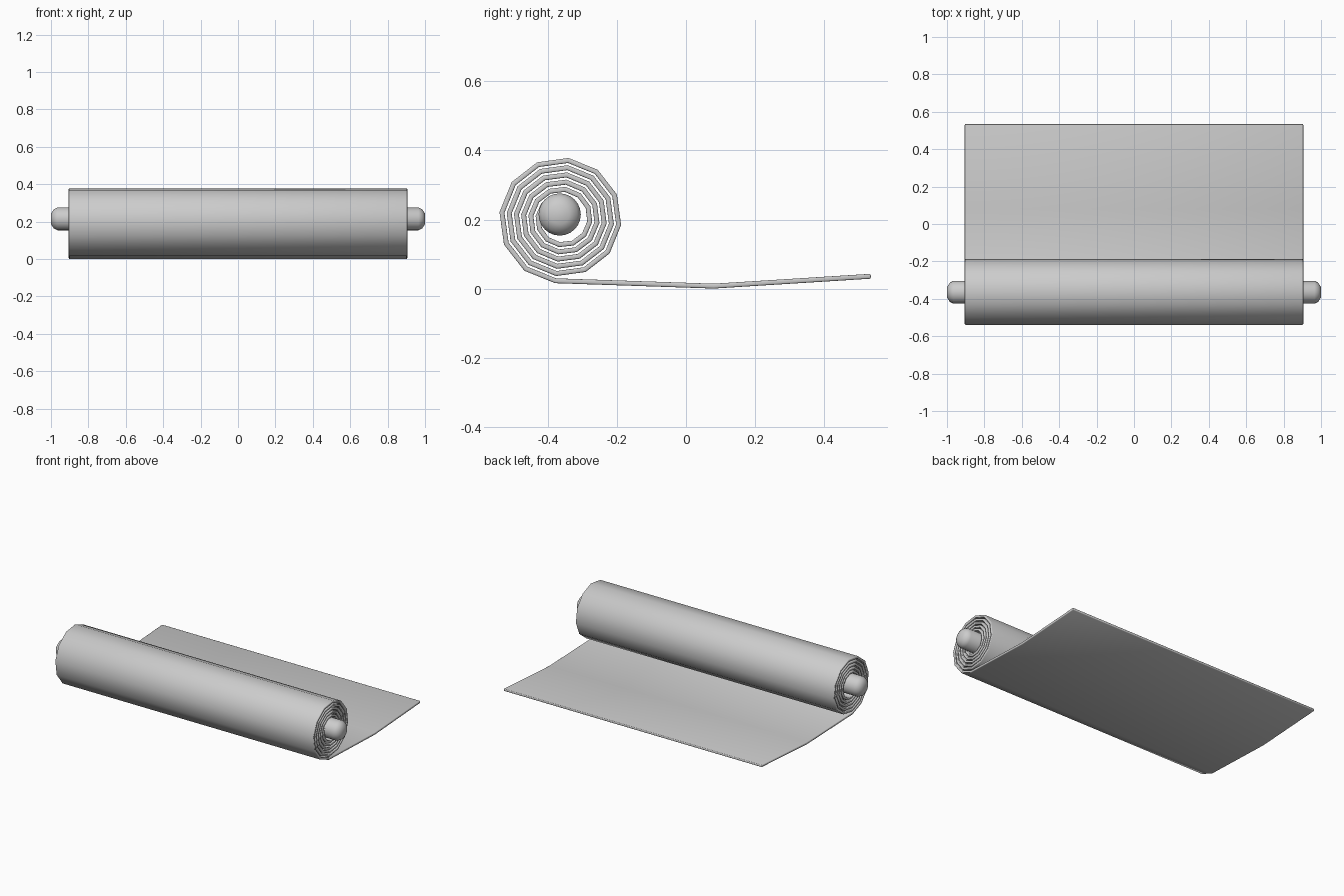
import bpy, bmesh
from math import sin, cos, pi, radians

if "Cube" in bpy.data.objects:
    bpy.data.objects.remove(bpy.data.objects["Cube"])

HALF_W = 0.905          # half width of the sheet
CY, CZ = -0.358, 0.202  # spiral centre
R_OUT, PITCH, TURNS = 0.180, 0.021, 5.5


def add_object(name, bm, angle):
    bmesh.ops.recalc_face_normals(bm, faces=bm.faces)
    me = bpy.data.meshes.new(name)
    bm.to_mesh(me)
    bm.free()
    ob = bpy.data.objects.new(name, me)
    bpy.context.collection.objects.link(ob)
    bpy.ops.object.select_all(action='DESELECT')
    ob.select_set(True)
    bpy.context.view_layer.objects.active = ob
    bpy.ops.object.shade_smooth_by_angle(angle=radians(angle))
    return ob


# Rolled sheet: 12-sided spiral running out into a flat tail
path = [(0.534, 0.036), (0.08, 0.0075)]
for i in range(int(TURNS * 12) + 1):
    a = radians(264 - 30 * i)
    r = R_OUT - PITCH * i / 12
    path.append((CY + r * cos(a), CZ + r * sin(a)))
bm = bmesh.new()
rows = [[bm.verts.new((x, y, z)) for x in (-HALF_W, HALF_W)] for y, z in path]
for a, b in zip(rows, rows[1:]):
    bm.faces.new((a[0], a[1], b[1], b[0]))
sheet = add_object("rolled_sheet", bm, 60)
sol = sheet.modifiers.new("thickness", 'SOLIDIFY')
sol.thickness = 0.014
sol.offset = 0
sol.use_even_offset = True
bev = sheet.modifiers.new("soft_edges", 'BEVEL')
bev.width = 0.004
bev.segments = 2
bev.limit_method = 'ANGLE'
bev.angle_limit = radians(60)

# Core rod with rounded ends
half = [(0.965, 0.061), (0.985, 0.051), (1.0, 0.028)]
profile = [(-x, r) for x, r in reversed(half)] + half
N = 24
bm = bmesh.new()
rings = [[bm.verts.new((x, -0.365 + r * cos(2 * pi * k / N), 0.2145 + r * sin(2 * pi * k / N)))
          for k in range(N)] for x, r in profile]
for a, b in zip(rings, rings[1:]):
    for k in range(N):
        bm.faces.new((a[k], a[(k + 1) % N], b[(k + 1) % N], b[k]))
bm.faces.new(rings[0])
bm.faces.new(rings[-1])
add_object("core_rod", bm, 60)
